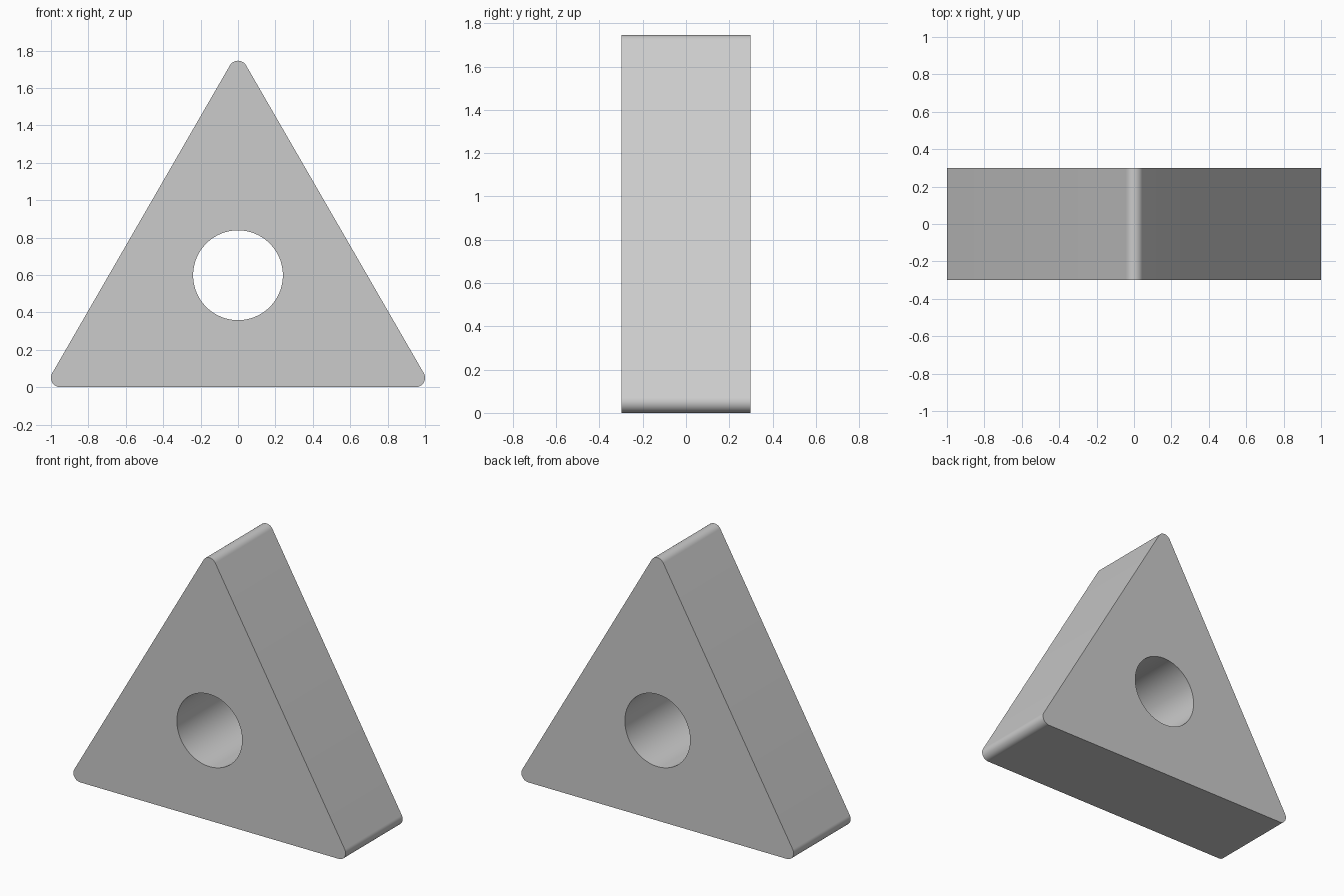
import bpy, bmesh
from math import sin, cos, pi, sqrt

if "Cube" in bpy.data.objects:
    bpy.data.objects.remove(bpy.data.objects["Cube"])

R, HALF = 0.05, 0.299          # corner radius, half thickness
SIDE = 1 - R                   # half distance between corner centres
HOLE_R, HOLE_Z = 0.24, R + SIDE / sqrt(3)
STEPS = 16


def corner(cx, cz, start):
    """Points of a 120 degree rounded corner, counter-clockwise."""
    return [(cx + R * cos(start + i / STEPS * 2 * pi / 3),
             cz + R * sin(start + i / STEPS * 2 * pi / 3)) for i in range(STEPS + 1)]


# Rounded triangle profile, extruded in depth
outline = (corner(SIDE, R, -pi / 2)
           + corner(0, R + SIDE * sqrt(3), pi / 6)
           + corner(-SIDE, R, 5 * pi / 6))
bm = bmesh.new()
face = bm.faces.new([bm.verts.new((x, -HALF, z)) for x, z in outline])
ext = bmesh.ops.extrude_face_region(bm, geom=[face])
bmesh.ops.translate(bm, vec=(0, 2 * HALF, 0),
                    verts=[g for g in ext["geom"] if isinstance(g, bmesh.types.BMVert)])
bmesh.ops.recalc_face_normals(bm, faces=bm.faces)
mesh = bpy.data.meshes.new("triangle_block")
bm.to_mesh(mesh)
bm.free()
block = bpy.data.objects.new("triangle_block", mesh)
bpy.context.collection.objects.link(block)

# Round through hole
bpy.ops.mesh.primitive_cylinder_add(vertices=96, radius=HOLE_R, depth=1,
                                    location=(0, 0, HOLE_Z), rotation=(pi / 2, 0, 0))
cutter = bpy.context.object
cutter.name = "hole_cutter"
cut = block.modifiers.new("hole", "BOOLEAN")
cut.operation, cut.solver, cut.object = "DIFFERENCE", "EXACT", cutter
bpy.ops.object.select_all(action="DESELECT")
block.select_set(True)
bpy.context.view_layer.objects.active = block
bpy.ops.object.modifier_apply(modifier=cut.name)
bpy.data.objects.remove(cutter)

# Smooth the rounded walls, keep the rims sharp
bpy.ops.object.shade_smooth_by_angle(angle=pi / 6)
